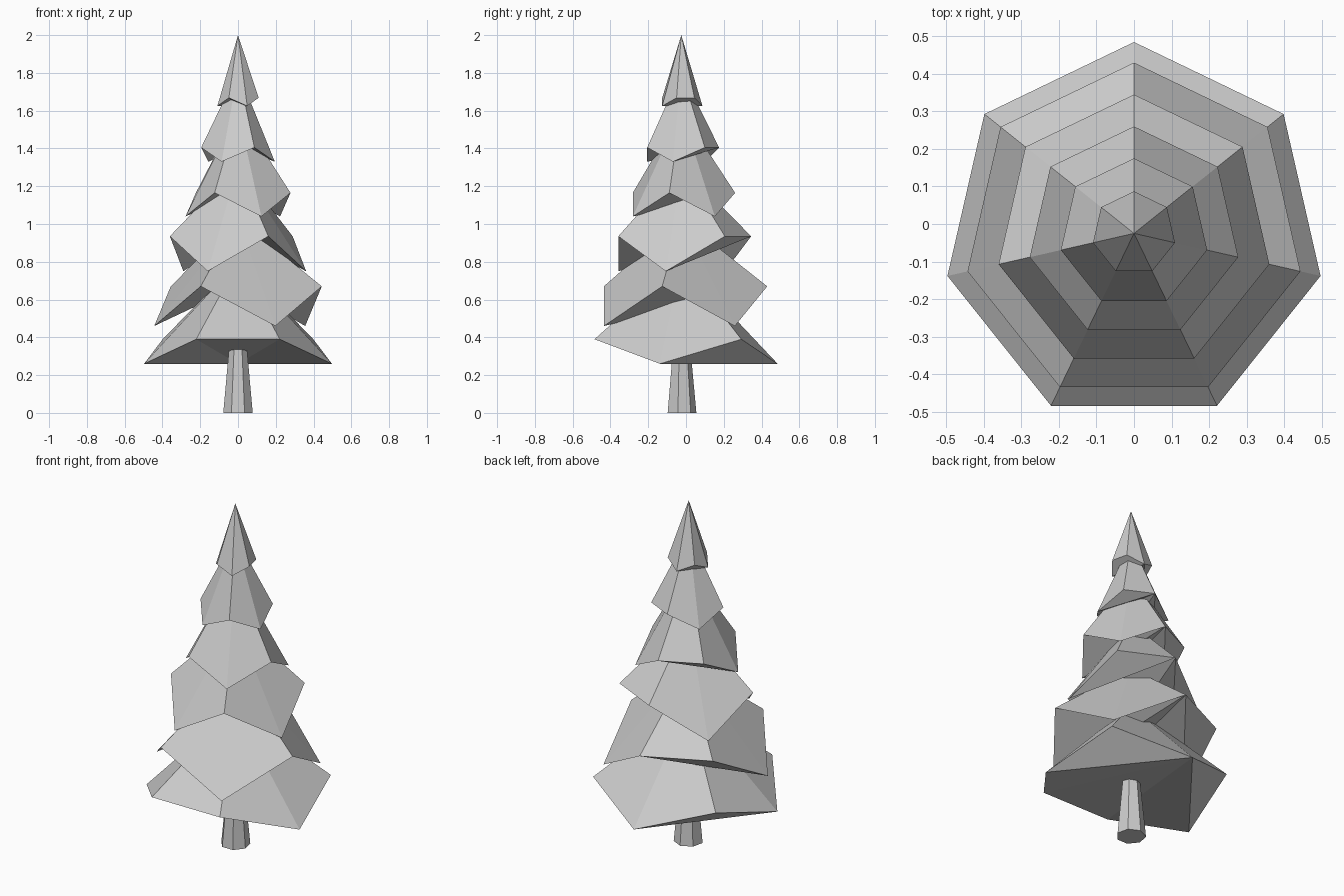
import bpy
from math import sin, cos, pi

if "Cube" in bpy.data.objects:
    bpy.data.objects.remove(bpy.data.objects["Cube"])

SIDES = 7
CENTRE_Y = -0.025


def ring(radius, heights):
    # Heptagon with its first corner towards the back, one height per corner
    return [(-radius * sin(2 * pi * i / SIDES),
             CENTRE_Y + radius * cos(2 * pi * i / SIDES), z)
            for i, z in enumerate(heights)]


def add_mesh(name, verts, faces):
    mesh = bpy.data.meshes.new(name)
    mesh.from_pydata(verts, [], faces)
    mesh.update()
    bpy.context.collection.objects.link(bpy.data.objects.new(name, mesh))


def branch_tier(name, radius, low, high, apex, pattern):
    # Seven-sided cone with a zigzag rim and a faceted underside
    verts = ring(radius, [high if c == "H" else low for c in pattern])
    verts.append((0, CENTRE_Y, apex))
    sides = [(i, (i + 1) % SIDES, SIDES) for i in range(SIDES)]
    underside = [(0, i + 1, i) for i in range(1, SIDES - 1)]
    add_mesh(name, verts, sides + underside)


# Trunk: tapered heptagonal post
n = SIDES
add_mesh("trunk", ring(0.08, [0] * n) + ring(0.044, [0.39] * n),
         [(i, (i + 1) % n, n + (i + 1) % n, n + i) for i in range(n)]
         + [tuple(reversed(range(n))), tuple(range(n, 2 * n))])

# Foliage tiers, bottom to top: radius, low rim, high rim, apex, rim pattern
tiers = [
    (0.51, 0.26, 0.39, 0.80, "LHLHHLH"),
    (0.455, 0.46, 0.67, 1.03, "HHLHLHL"),
    (0.37, 0.75, 0.935, 1.31, "HLHLHLH"),
    (0.285, 1.04, 1.165, 1.60, "HHLHLHL"),
    (0.20, 1.33, 1.405, 1.81, "HLHLHLH"),
    (0.112, 1.625, 1.668, 2.00, "LHLHLHH"),
]
for k, t in enumerate(tiers):
    branch_tier(f"branch_tier_{k + 1}", *t)
